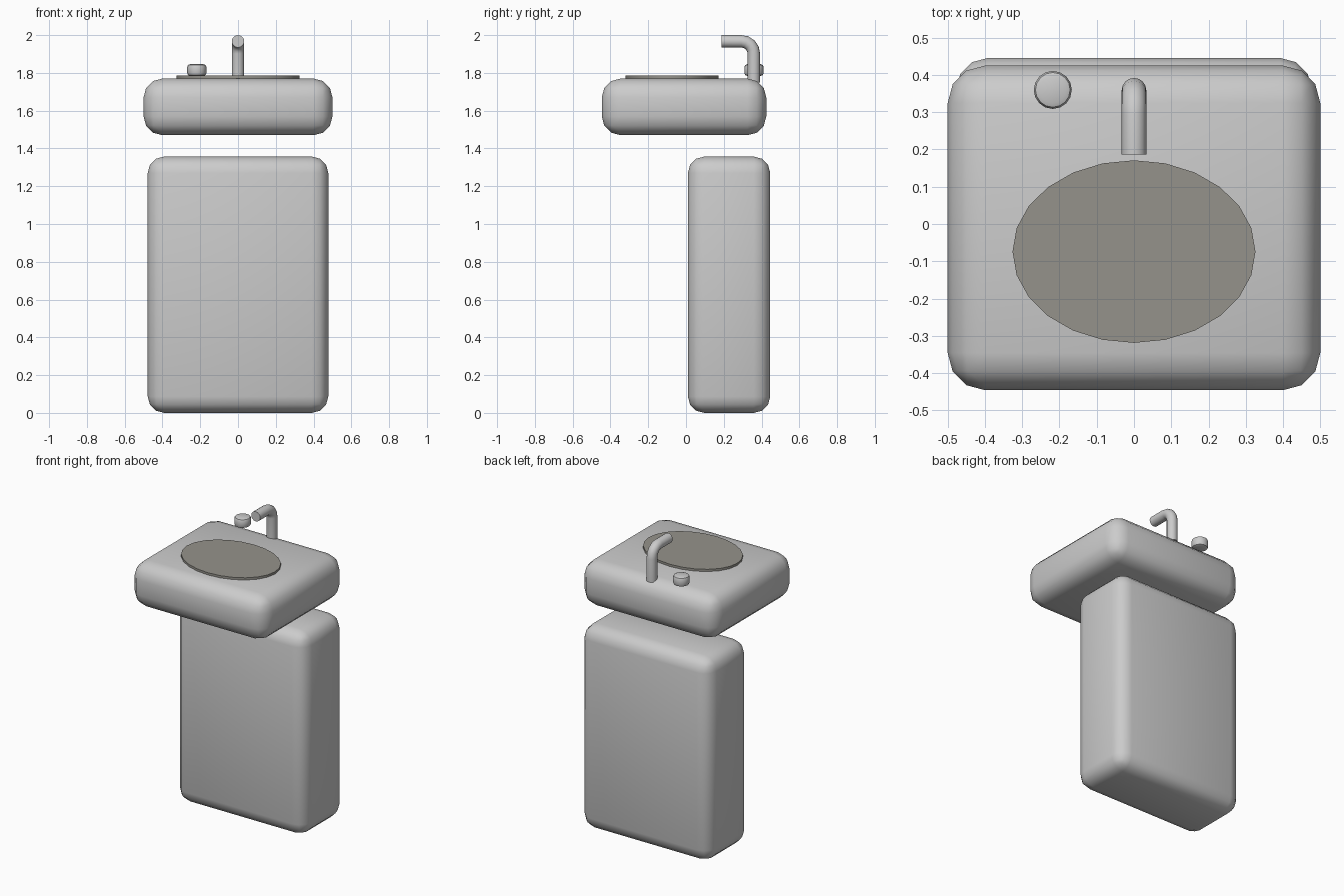
import bpy, bmesh, math
from mathutils import Vector

if "Cube" in bpy.data.objects:
    bpy.data.objects.remove(bpy.data.objects["Cube"])


def finish(obj, angle=40):
    bpy.ops.object.select_all(action='DESELECT')
    obj.select_set(True)
    bpy.context.view_layer.objects.active = obj
    for m in list(obj.modifiers):
        bpy.ops.object.modifier_apply(modifier=m.name)
    bpy.ops.object.shade_smooth_by_angle(angle=math.radians(angle))


def bevel(obj, width, segments):
    m = obj.modifiers.new("Bevel", 'BEVEL')
    m.width, m.segments = width, segments
    m.limit_method = 'ANGLE'
    m.angle_limit = math.radians(40)


def rounded_box(name, lo, hi, width):
    lo, hi = Vector(lo), Vector(hi)
    bpy.ops.mesh.primitive_cube_add(size=1, location=(lo + hi) / 2)
    obj = bpy.context.object
    obj.name = name
    obj.scale = hi - lo
    bpy.ops.object.transform_apply(location=False, scale=True)
    bevel(obj, width, 3)
    finish(obj)
    return obj


def cylinder(name, sides, rx, ry, z0, z1, x, y):
    bpy.ops.mesh.primitive_cylinder_add(vertices=sides, radius=1, depth=z1 - z0,
                                        location=(x, y, (z0 + z1) / 2))
    obj = bpy.context.object
    obj.name = name
    obj.scale = (rx, ry, 1)
    bpy.ops.object.transform_apply(location=False, scale=True)
    return obj


# Cabinet and basin block
rounded_box("cabinet", (-0.478, 0.01, 0), (0.478, 0.446, 1.357), 0.087)
rounded_box("basin", (-0.5, -0.446, 1.47), (0.5, 0.425, 1.77), 0.1)

# Dark oval bowl inset
bowl = cylinder("bowl_inset", 24, 0.326, 0.245, 1.755, 1.785, 0, -0.074)
finish(bowl)
mat = bpy.data.materials.new("bowl_grey")
mat.diffuse_color = (0.3, 0.29, 0.26, 1)
mat.use_nodes = True
mat.node_tree.nodes["Principled BSDF"].inputs["Base Color"].default_value = mat.diffuse_color
bowl.data.materials.append(mat)

# Round control knob
knob = cylinder("knob", 16, 0.051, 0.051, 1.784, 1.846, -0.218, 0.36)
bevel(knob, 0.015, 2)
finish(knob)

# Faucet: circle swept along an upright path with a rounded elbow
Y, Z, R, B, N = 0.359, 1.967, 0.033, 0.065, 16
path = [(Y, 1.75, 0)]
for i in range(5):
    a = math.radians(22.5 * i)
    path.append((Y - B + B * math.cos(a), Z - B + B * math.sin(a), a))
path.append((0.187, Z, math.pi / 2))
bm = bmesh.new()
rings = []
for y, z, a in path:
    ring = []
    for k in range(N):
        t = 2 * math.pi * k / N
        r = R * math.sin(t)
        ring.append(bm.verts.new((R * math.cos(t), y + r * math.cos(a), z + r * math.sin(a))))
    rings.append(ring)
for r0, r1 in zip(rings, rings[1:]):
    for k in range(N):
        bm.faces.new((r0[k], r0[(k + 1) % N], r1[(k + 1) % N], r1[k]))
bm.faces.new(rings[0][::-1])
bm.faces.new(rings[-1])
bmesh.ops.recalc_face_normals(bm, faces=bm.faces)
mesh = bpy.data.meshes.new("faucet")
bm.to_mesh(mesh)
bm.free()
faucet = bpy.data.objects.new("faucet", mesh)
bpy.context.collection.objects.link(faucet)
finish(faucet, 50)
